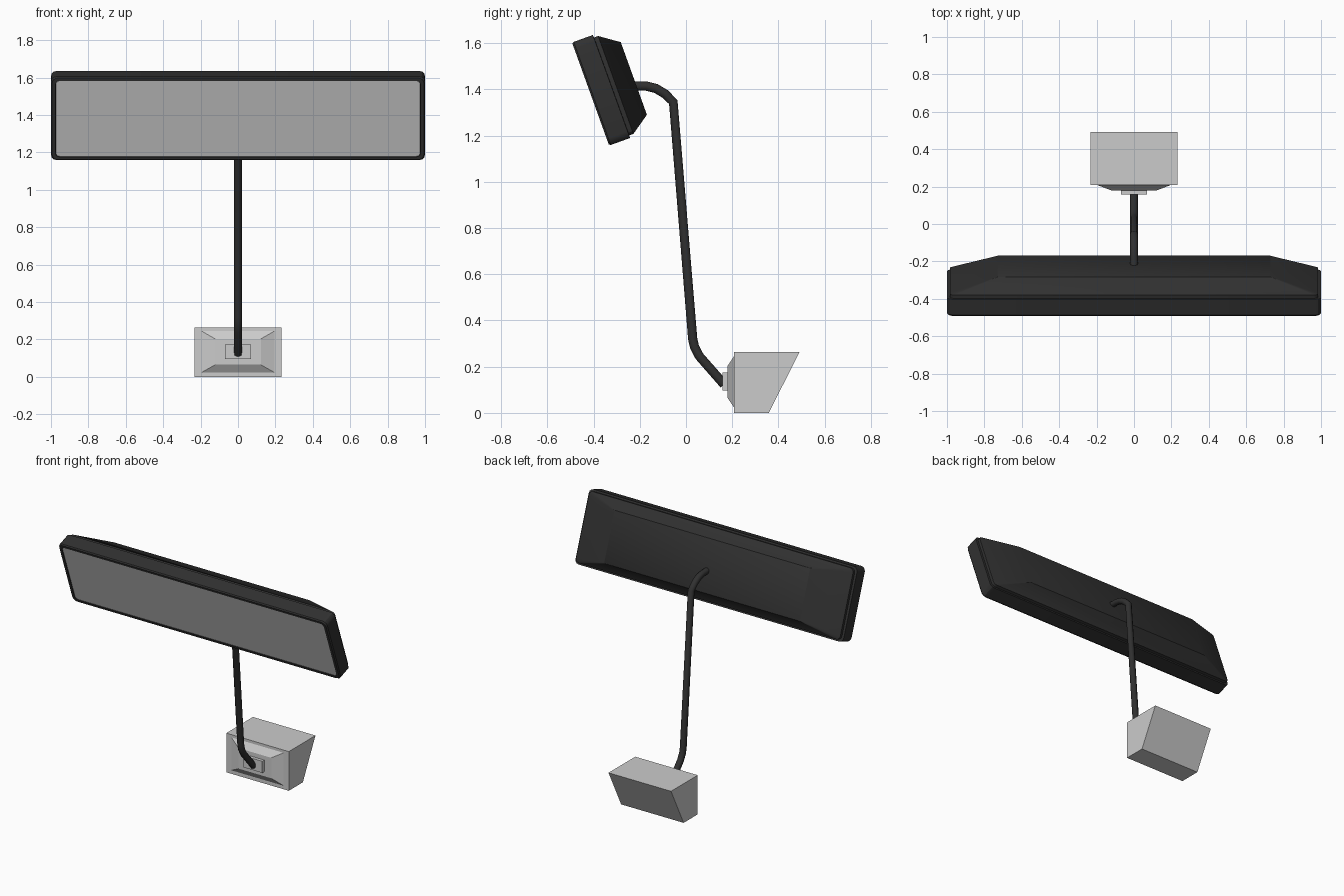
import bpy, bmesh, math
from mathutils import Vector

if "Cube" in bpy.data.objects:
    bpy.data.objects.remove(bpy.data.objects["Cube"])

TILT = math.radians(19.8)
UP = Vector((0, -math.sin(TILT), math.cos(TILT)))    # along the mirror height
BACK = Vector((0, math.cos(TILT), math.sin(TILT)))   # away from the glass
HEAD = Vector((0, -0.413, 1.38))                     # centre of the front rim


def material(name, rgb):
    m = bpy.data.materials.new(name)
    m.diffuse_color = (*rgb, 1)
    m.use_nodes = True
    m.node_tree.nodes["Principled BSDF"].inputs["Base Color"].default_value = m.diffuse_color
    return m


def rounded_rect(hw, hh, r, steps=3):
    """Corner-rounded rectangle outline; r = 0 gives a plain rectangle."""
    if r == 0:
        return [(hw, hh), (-hw, hh), (-hw, -hh), (hw, -hh)]
    pts = []
    for i, (sx, sy) in enumerate([(1, 1), (-1, 1), (-1, -1), (1, -1)]):
        for k in range(steps + 1):
            a = math.pi / 2 * (i + k / steps)
            pts.append((sx * (hw - r) + r * math.cos(a), sy * (hh - r) + r * math.sin(a)))
    return pts


def loft(name, rings, mat=None, smooth=False):
    """Skin a list of equal-length point rings and cap both ends."""
    bm = bmesh.new()
    loops = [[bm.verts.new(p) for p in ring] for ring in rings]
    n = len(rings[0])
    for a, b in zip(loops, loops[1:]):
        for i in range(n):
            j = (i + 1) % n
            bm.faces.new((a[i], a[j], b[j], b[i]))
    bm.faces.new(loops[0])
    bm.faces.new(loops[-1])
    bmesh.ops.recalc_face_normals(bm, faces=bm.faces)
    me = bpy.data.meshes.new(name)
    bm.to_mesh(me)
    bm.free()
    ob = bpy.data.objects.new(name, me)
    bpy.context.collection.objects.link(ob)
    if mat:
        me.materials.append(mat)
    if smooth:
        bpy.context.view_layer.objects.active = ob
        ob.select_set(True)
        bpy.ops.object.shade_smooth_by_angle(angle=math.radians(30))
        ob.select_set(False)
    return ob


def head_ring(hw, hh, r, depth):
    return [HEAD + Vector((x, 0, 0)) + UP * v + BACK * depth for x, v in rounded_rect(hw, hh, r)]


def mount_ring(hw, z0, z1, y0, y1=None):
    """Rectangle facing the front; y0 at its bottom edge, y1 at its top edge."""
    y1 = y0 if y1 is None else y1
    return [(hw, y1, z1), (-hw, y1, z1), (-hw, y0, z0), (hw, y0, z0)]


black = material("black_plastic", (0.03, 0.03, 0.03))
glass = material("mirror_glass", (0.6, 0.6, 0.6))

# Mirror housing: recessed rim, side wall, groove and tapered back
loft("mirror_housing", [head_ring(*s) for s in [
    (0.974, 0.214, 0.02, 0.010),
    (0.976, 0.216, 0.02, 0.000),
    (0.994, 0.232, 0.03, 0.000),
    (1.000, 0.237, 0.03, 0.008),
    (1.000, 0.237, 0.03, 0.096),
    (0.985, 0.225, 0.025, 0.097),
    (0.985, 0.225, 0.025, 0.116),
    (0.730, 0.167, 0.005, 0.199)]], black, True)

# Mirror glass
loft("mirror_glass", [head_ring(0.974, 0.214, 0.02, d) for d in (0.003, 0.009)], glass)

# Bent support arm
cu = bpy.data.curves.new("support_arm", 'CURVE')
cu.dimensions = '3D'
cu.bevel_depth = 0.021
cu.bevel_resolution = 3
cu.use_fill_caps = True
path = [(-0.25, 1.416), (-0.17, 1.414), (-0.13, 1.404), (-0.09, 1.38), (-0.055, 1.345),
        (0.029, 0.32), (0.037, 0.285), (0.058, 0.245), (0.165, 0.123)]
sp = cu.splines.new('POLY')
sp.points.add(len(path) - 1)
for p, (y, z) in zip(sp.points, path):
    p.co = (0, y, z, 1)
arm = bpy.data.objects.new("support_arm", cu)
bpy.context.collection.objects.link(arm)
cu.materials.append(black)
bpy.context.view_layer.objects.active = arm
arm.select_set(True)
bpy.ops.object.convert(target='MESH')
bpy.ops.object.shade_smooth_by_angle(angle=math.radians(40))
bpy.context.object.select_set(False)

# Mount: slanted block, bevelled front plate and arm socket
loft("mount_block", [mount_ring(0.233, 0, 0.264, 0.208),
                     mount_ring(0.233, 0, 0.264, 0.358, 0.492)])
loft("mount_plate", [mount_ring(0.198, 0.022, 0.247, 0.209),
                     mount_ring(0.122, 0.065, 0.203, 0.180)])
loft("arm_socket", [mount_ring(0.07, 0.096, 0.174, 0.185),
                    mount_ring(0.07, 0.096, 0.174, 0.158)])
